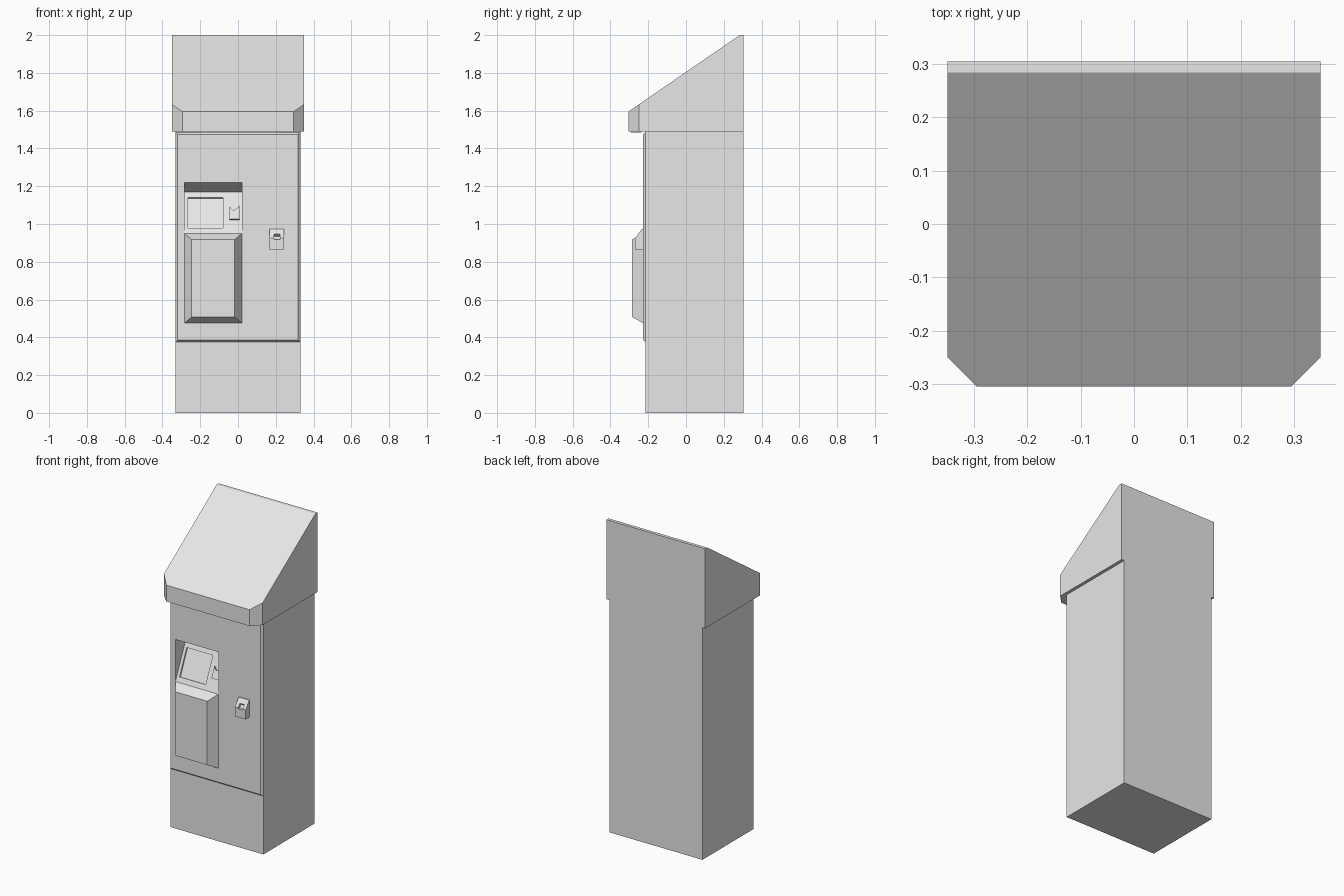
import bpy, bmesh
from mathutils import Vector

old = bpy.data.objects.get("Cube")
if old:
    bpy.data.objects.remove(old, do_unlink=True)

grey = bpy.data.materials.new("light grey")
grey.use_nodes = True
grey.diffuse_color = (0.8, 0.8, 0.8, 1)
grey.node_tree.nodes["Principled BSDF"].inputs["Base Color"].default_value = grey.diffuse_color

FRONT, BACK = -0.215, 0.305      # cabinet depth
DOOR = -0.228                    # door face
SILL, DEEP = (DOOR, 0.95), (DOOR + 0.1, 1.17)   # sloped panel, as (y, z)


def finish(name, bm):
    bmesh.ops.recalc_face_normals(bm, faces=bm.faces)
    me = bpy.data.meshes.new(name)
    bm.to_mesh(me)
    bm.free()
    me.materials.append(grey)
    ob = bpy.data.objects.new(name, me)
    bpy.context.scene.collection.objects.link(ob)
    return ob


def loft(near, far):
    """Solid between two matching outlines."""
    bm = bmesh.new()
    a = [bm.verts.new(p) for p in near]
    b = [bm.verts.new(p) for p in far]
    bm.faces.new(a)
    bm.faces.new(b)
    for i in range(len(a)):
        j = (i + 1) % len(a)
        bm.faces.new((a[i], a[j], b[j], b[i]))
    return bm


def prism(pts, place, t0, t1):
    return loft([place(p, q, t0) for p, q in pts], [place(p, q, t1) for p, q in pts])


def rect(x0, x1, z0, z1):
    return [(x0, z0), (x1, z0), (x1, z1), (x0, z1)]


def frustum(back, y_back, front, y_front):
    return loft([(x, y_back, z) for x, z in rect(*back)],
                [(x, y_front, z) for x, z in rect(*front)])


def along_x(y, z, x):
    return Vector((x, y, z))


def along_z(x, y, z):
    return Vector((x, y, z))


def on_panel(x, z, lift):
    """Point above the sloped panel at a given height."""
    run = Vector((0, DEEP[0] - SILL[0], DEEP[1] - SILL[1]))
    normal = Vector((0, -run.z, run.y)).normalized()
    return Vector((x, *SILL)) + run * ((z - SILL[1]) / run.z) + normal * lift


def cut(ob, cutter):
    cutter.hide_render = True
    cutter.hide_viewport = True
    cutter.display_type = 'WIRE'
    mod = ob.modifiers.new(cutter.name, 'BOOLEAN')
    mod.operation = 'DIFFERENCE'
    mod.solver = 'EXACT'
    mod.object = cutter


# Cabinet and bevelled door
cabinet = finish("cabinet", prism(rect(-0.33, 0.33, FRONT, BACK), along_z, 0, 1.49))
door = finish("door", frustum((-0.33, 0.33, 0.375, 1.485), FRONT,
                              (-0.32, 0.318, 0.386, 1.475), DOOR))

# Hood: chamfered plan, trimmed by the roof slope
plan = [(-0.35, BACK), (-0.35, -0.25), (-0.295, -0.305),
        (0.295, -0.305), (0.35, -0.25), (0.35, BACK)]
bm = prism(plan, along_z, 1.49, 2)
res = bmesh.ops.bisect_plane(bm, geom=bm.verts[:] + bm.edges[:] + bm.faces[:],
                             plane_co=(0, 0.284, 2), plane_no=(0, -0.405, 0.589),
                             clear_outer=True)
bmesh.ops.holes_fill(bm, edges=[e for e in bm.edges if e.is_boundary])
finish("hood", bm)

# Lamp plate under the hood lip
finish("hood_lamp", prism(rect(-0.21, 0.21, -0.292, -0.235), along_z, 1.484, 1.492))

# Recess with sloped control panel
recess = finish("recess_cutter", prism(
    [(-0.3, SILL[1]), SILL, DEEP, (DOOR, 1.22), (-0.3, 1.22)], along_x, -0.284, 0.02))
screen = finish("screen_cutter", prism(rect(-0.265, -0.08, 0.98, 1.14), on_panel, -0.01, 0.01))
for part in (cabinet, door):
    cut(part, recess)
    cut(part, screen)

# Notched ticket tray on the panel
finish("ticket_tray", prism(
    [(-0.044, 1.022), (0.008, 1.022), (0.008, 1.095), (-0.004, 1.08),
     (-0.02, 1.068), (-0.03, 1.07), (-0.044, 1.088)], on_panel, -0.004, 0.012))

# Bevelled lower box
finish("lower_box", frustum((-0.284, 0.02, 0.475, 0.95), DOOR,
                            (-0.245, -0.018, 0.508, 0.917), -0.286))

# Card reader with a slot in its sloped top
reader = finish("card_reader", prism(
    [(DOOR, 0.864), (-0.27, 0.864), (-0.27, 0.925), (-0.234, 0.973), (DOOR, 0.973)],
    along_x, 0.168, 0.243))
slot = finish("slot_cutter", prism(
    [(-0.3, 0.918), (-0.252, 0.918), (-0.24, 0.935), (-0.255, 0.949), (-0.3, 0.949)],
    along_x, 0.19, 0.223))
cut(reader, slot)
